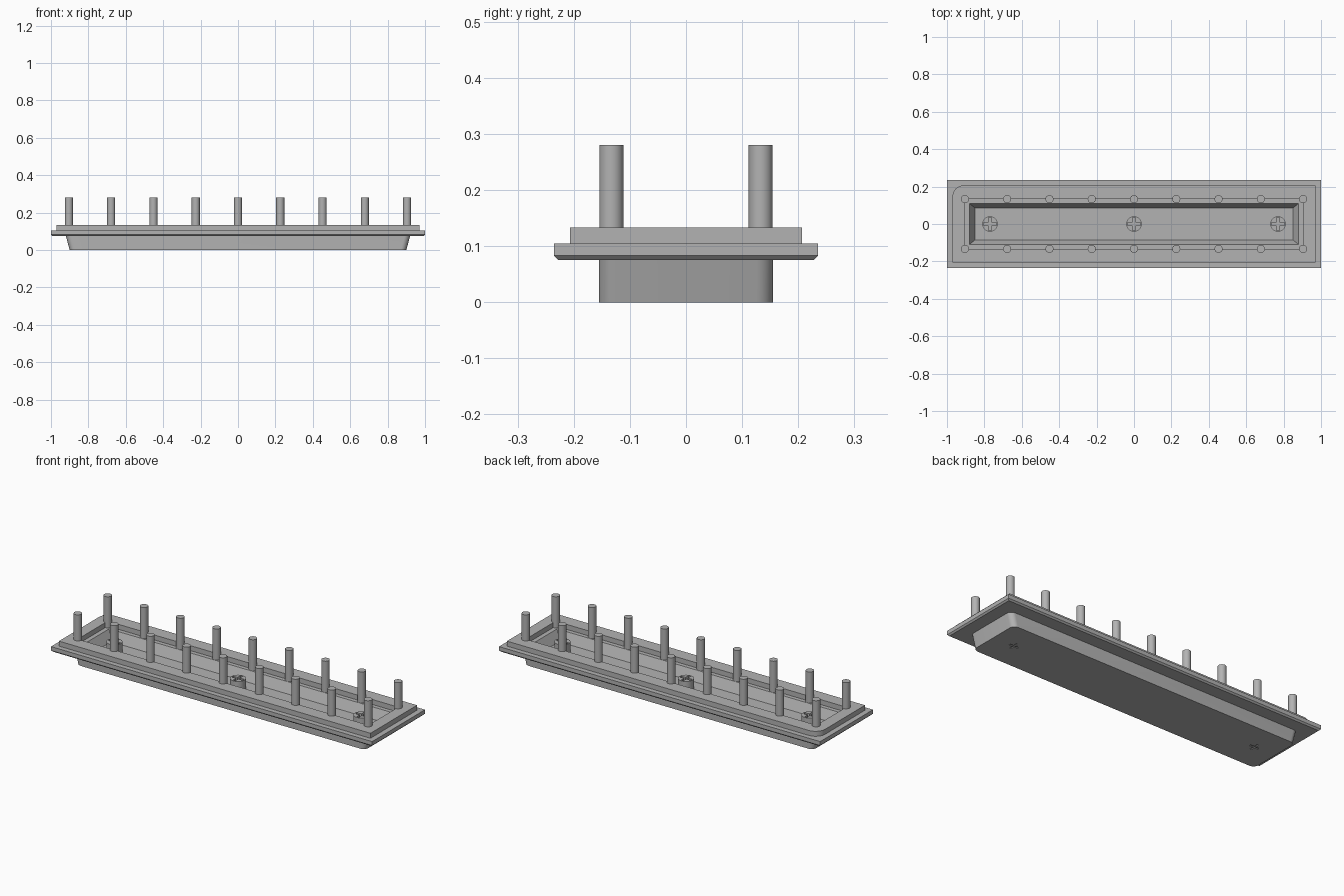
import bpy, bmesh
from math import pi, cos, sin

cube = bpy.data.objects.get("Cube")
if cube:
    bpy.data.objects.remove(cube)

GREY = (0.45, 0.45, 0.45, 1)
grey = bpy.data.materials.new("plain grey")
grey.use_nodes = True
grey.diffuse_color = GREY
grey.node_tree.nodes["Principled BSDF"].inputs["Base Color"].default_value = GREY


def finish(bm, name):
    bmesh.ops.recalc_face_normals(bm, faces=bm.faces)
    mesh = bpy.data.meshes.new(name)
    bm.to_mesh(mesh)
    bm.free()
    mesh.materials.append(grey)
    obj = bpy.data.objects.new(name, mesh)
    bpy.context.collection.objects.link(obj)
    return obj


def ring(bm, hx, hy, z, radii=(0, 0, 0, 0), steps=8):
    """Rectangle with its own radius at each corner, anticlockwise from +x +y."""
    verts = []
    for i, (sx, sy) in enumerate([(1, 1), (-1, 1), (-1, -1), (1, -1)]):
        r = radii[i]
        for k in range(steps + 1):
            a = pi / 2 * (i + k / steps)
            verts.append(bm.verts.new((sx * (hx - r) + r * cos(a), sy * (hy - r) + r * sin(a), z)))
    return verts


def loft(name, sections):
    bm = bmesh.new()
    rings = [ring(bm, *s) for s in sections]
    for a, b in zip(rings, rings[1:]):
        for i in range(len(a)):
            j = (i + 1) % len(a)
            bm.faces.new((a[i], a[j], b[j], b[i]))
    bm.faces.new(rings[0][::-1])
    bm.faces.new(rings[-1])
    bmesh.ops.remove_doubles(bm, verts=bm.verts, dist=0.00005)
    return finish(bm, name)


def cylinder(name, x, y, r, z0, z1, sides=32):
    bm = bmesh.new()
    bmesh.ops.create_cone(bm, cap_ends=True, segments=sides, radius1=r, radius2=r, depth=z1 - z0)
    bmesh.ops.translate(bm, verts=bm.verts, vec=(x, y, (z0 + z1) / 2))
    return finish(bm, name)


def cut_cross(target, x, z, half, width, depth):
    """Cross-shaped recess centred on height z."""
    for size in ((half * 2, width, depth * 2), (width, half * 2, depth * 2)):
        bm = bmesh.new()
        bmesh.ops.create_cube(bm, size=1)
        bmesh.ops.scale(bm, verts=bm.verts, vec=size)
        bmesh.ops.translate(bm, verts=bm.verts, vec=(x, 0, z))
        cutter = finish(bm, "cross_cutter")
        cutter.hide_render = True
        mod = target.modifiers.new("cross", 'BOOLEAN')
        mod.operation = 'DIFFERENCE'
        mod.solver = 'EXACT'
        mod.object = cutter
        bpy.context.view_layer.objects.active = target
        bpy.ops.object.modifier_apply(modifier=mod.name)
        bpy.data.objects.remove(cutter)


# Tray: outer body, flange, raised rim with one round corner, ledge, cavity
body_r = (0.03,) * 4
rim_r = (0, 0.06, 0, 0)
tray = loft("tray", [
    (0.90, 0.155, 0, body_r),
    (0.92, 0.155, 0.075, body_r),
    (0.992, 0.227, 0.075),
    (1.0, 0.235, 0.083),
    (1.0, 0.235, 0.105),
    (0.97, 0.207, 0.105, rim_r),
    (0.97, 0.207, 0.133, rim_r),
    (0.905, 0.133, 0.133),
    (0.905, 0.133, 0.105),
    (0.88, 0.11, 0.105),
    (0.85, 0.085, 0.05),
])
for x in (-0.77, 0.77):
    cut_cross(tray, x, 0, 0.027, 0.01, 0.004)

# Screws along the middle of the cavity
parts = [tray]
for name, x in (("right", -0.77), ("middle", 0), ("left", 0.77)):
    screw = cylinder("screw_" + name, x, 0, 0.041, 0.04, 0.105)
    cut_cross(screw, x, 0.105, 0.034, 0.014, 0.02)
    parts.append(screw)

# Two rows of upright pins
for row, y in (("front", -0.133), ("back", 0.133)):
    for i in range(9):
        x = -0.904 + i * 0.226
        parts.append(cylinder(f"{row}_pin_{i + 1}", x, y, 0.0215, 0.1, 0.28))

# Smooth the round surfaces, keep edges sharp
bpy.ops.object.select_all(action='DESELECT')
for obj in parts:
    obj.select_set(True)
bpy.context.view_layer.objects.active = tray
bpy.ops.object.shade_smooth_by_angle(angle=pi / 6)
